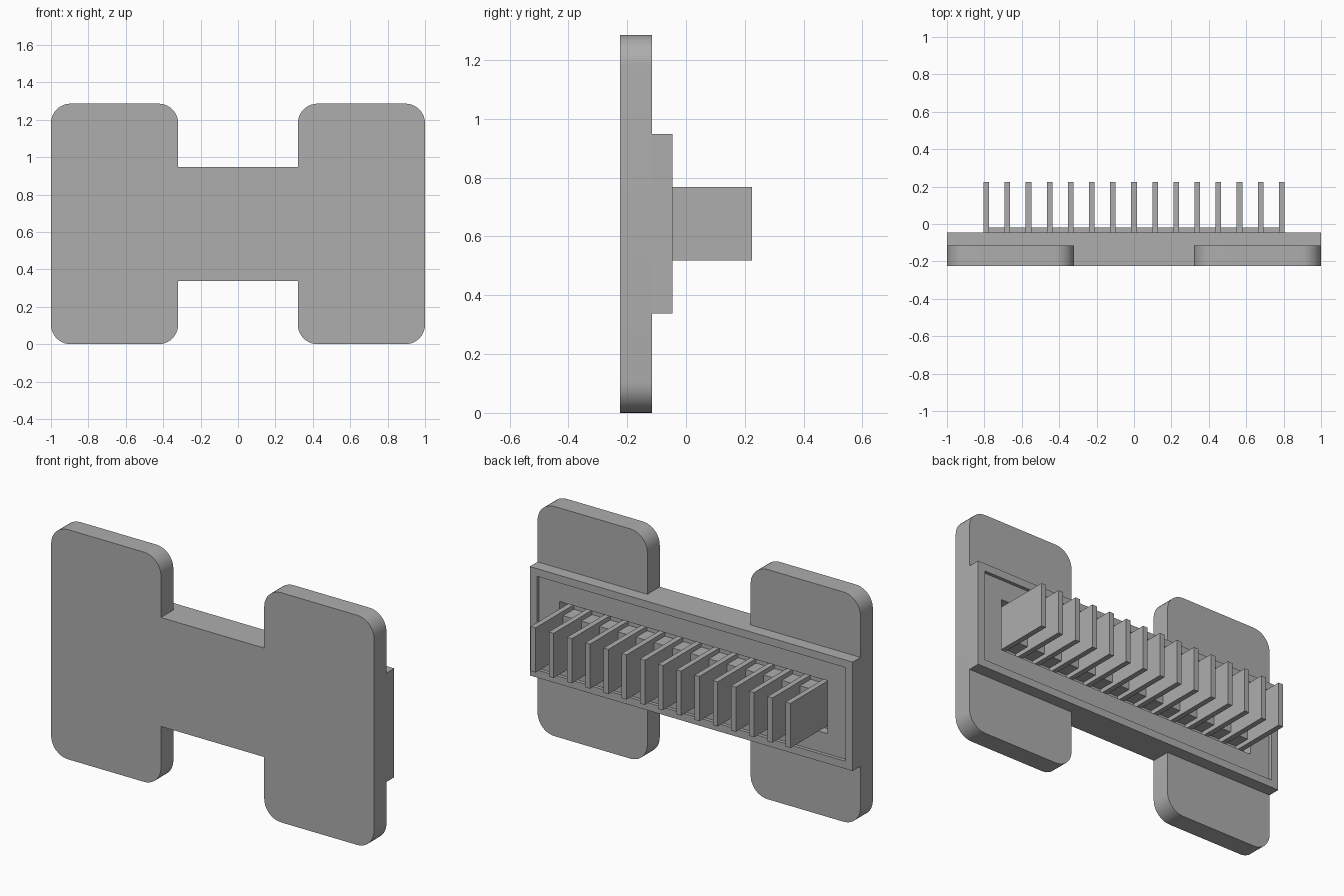
import bpy, bmesh, math

cube = bpy.data.objects.get("Cube")
if cube:
    bpy.data.objects.remove(cube, do_unlink=True)

grey = bpy.data.materials.new("plain grey")
grey.use_nodes = True
COLOUR = (0.42, 0.42, 0.42, 1)
grey.diffuse_color = COLOUR
grey.node_tree.nodes["Principled BSDF"].inputs["Base Color"].default_value = COLOUR

MID = 0.643            # height of the horizontal centre line
FRONT, SEAT, REAR = -0.225, -0.115, -0.046


def finish(bm, name):
    bmesh.ops.recalc_face_normals(bm, faces=bm.faces)
    mesh = bpy.data.meshes.new(name)
    bm.to_mesh(mesh)
    bm.free()
    obj = bpy.data.objects.new(name, mesh)
    bpy.context.collection.objects.link(obj)
    mesh.materials.append(grey)
    return obj


def box(name, x, y0, y1, width, height):
    bm = bmesh.new()
    bmesh.ops.create_cube(bm, size=1)
    for v in bm.verts:
        v.co = (x + v.co.x * width, (y0 + y1) / 2 + v.co.y * (y1 - y0),
                MID + v.co.z * height)
    return finish(bm, name)


# Front plate: one quarter of the H outline, mirrored around the centre
def arc(cx, cz, r, start):
    return [(cx + r * math.cos(math.radians(start + a)),
             cz + r * math.sin(math.radians(start + a))) for a in range(0, 91, 9)]


R, INNER, BAR, TALL = 0.105, 0.32, 0.305, 0.643
quarter = (arc(1 - R, TALL - R, R, 0) + arc(INNER + R, TALL - R, R, 90)
           + [(INNER, BAR)])
upper = quarter + [(-x, z) for x, z in reversed(quarter)]
outline = upper + [(x, -z) for x, z in reversed(upper)]
bm = bmesh.new()
face = bm.faces.new([bm.verts.new((x, FRONT, MID + z)) for x, z in outline])
made = bmesh.ops.extrude_face_region(bm, geom=[face])["geom"]
bmesh.ops.translate(bm, vec=(0, SEAT - FRONT, 0),
                    verts=[g for g in made if isinstance(g, bmesh.types.BMVert)])
plate = finish(bm, "front_plate")
bpy.context.view_layer.objects.active = plate
plate.select_set(True)
bpy.ops.object.shade_smooth_by_angle(angle=math.radians(30))
plate.select_set(False)

# Rear frame: nested rectangles stepping into a shallow recess and a deeper slot
steps = [(1, BAR, SEAT), (1, BAR, REAR), (0.955, 0.262, REAR),
         (0.955, 0.262, -0.065), (0.83, 0.148, -0.065), (0.83, 0.148, SEAT)]
bm = bmesh.new()
rings = [[bm.verts.new((sx * w, y, MID + sz * h))
          for sx, sz in ((-1, -1), (1, -1), (1, 1), (-1, 1))] for w, h, y in steps]
for a, b in zip(rings, rings[1:]):
    for i in range(4):
        j = (i + 1) % 4
        bm.faces.new((a[i], a[j], b[j], b[i]))
finish(bm, "rear_frame")

# Row of cooling fins joined by a low spine
box("fin_spine", 0, SEAT, -0.02, 1.58, 0.2)
COUNT = 15
for i in range(COUNT):
    x = -0.79 + 1.58 * i / (COUNT - 1)
    box(f"fin_{i + 1}", x, SEAT, 0.225, 0.03, 0.25)
